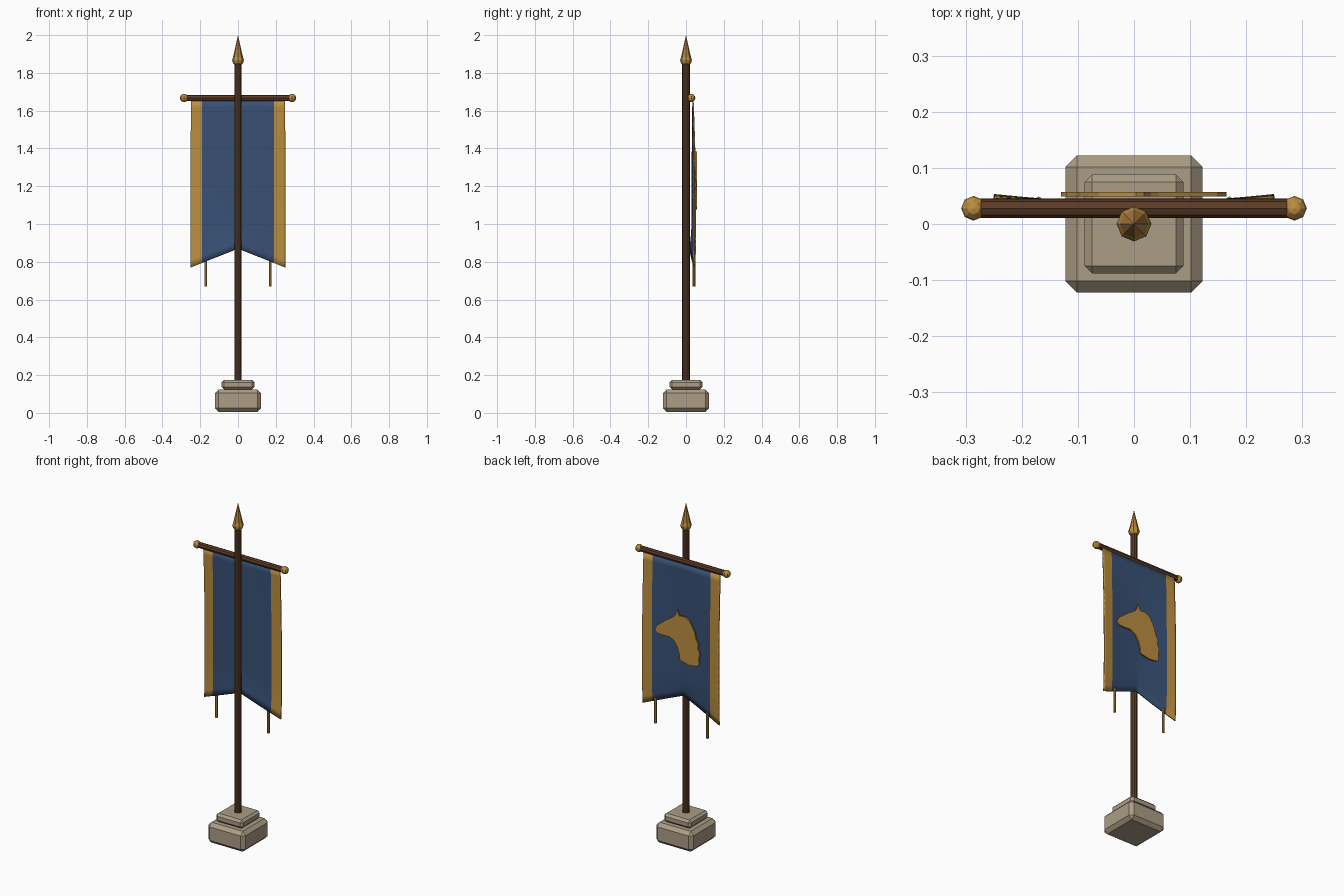
import bpy, bmesh, math
from mathutils import Matrix

if "Cube" in bpy.data.objects:
    bpy.data.objects.remove(bpy.data.objects["Cube"])


def material(name, rgb):
    m = bpy.data.materials.new(name)
    m.use_nodes = True
    m.diffuse_color = (*rgb, 1)
    bsdf = next(n for n in m.node_tree.nodes if n.type == 'BSDF_PRINCIPLED')
    bsdf.inputs["Base Color"].default_value = (*rgb, 1)
    return m


STONE = material("stone", (0.41, 0.34, 0.235))
WOOD = material("dark wood", (0.105, 0.043, 0.018))
GOLD = material("gold", (0.50, 0.275, 0.05))
BRONZE = material("bronze", (0.45, 0.21, 0.05))
BLUE = material("blue cloth", (0.04, 0.082, 0.18))


def finish(name, bm, *mats):
    bmesh.ops.recalc_face_normals(bm, faces=bm.faces)
    mesh = bpy.data.meshes.new(name)
    bm.to_mesh(mesh)
    bm.free()
    ob = bpy.data.objects.new(name, mesh)
    bpy.context.collection.objects.link(ob)
    for m in mats:
        mesh.materials.append(m)
    return ob


def block(name, half, z0, z1, chamfer):
    bm = bmesh.new()
    bmesh.ops.create_cube(bm, size=1, matrix=Matrix.Translation((0, 0, (z0 + z1) / 2))
                          @ Matrix.Diagonal((2 * half, 2 * half, z1 - z0, 1)))
    bmesh.ops.bevel(bm, geom=bm.edges[:], offset=chamfer, segments=1, affect='EDGES')
    return finish(name, bm, STONE)


def rod(name, mat, centre, length, r1, r2, sides=8, axis='Z'):
    bm = bmesh.new()
    turn = Matrix.Rotation(math.pi / 2, 4, 'Y') if axis == 'X' else Matrix()
    bmesh.ops.create_cone(bm, cap_ends=True, segments=sides, radius1=r1, radius2=r2,
                          depth=length, matrix=Matrix.Translation(centre) @ turn)
    return finish(name, bm, mat)


def ball(name, centre, radius):
    bm = bmesh.new()
    bmesh.ops.create_uvsphere(bm, u_segments=8, v_segments=6, radius=radius,
                              matrix=Matrix.Translation(centre))
    return finish(name, bm, GOLD)


# Stepped stone base
block("base_lower", 0.122, 0.005, 0.125, 0.02)
block("base_upper", 0.088, 0.125, 0.175, 0.013)

# Pole and spear finial
rod("pole", WOOD, (0, 0, 1.01), 1.7, 0.02, 0.02, 10)
ball("finial_ball", (0, 0, 1.868), 0.031)
rod("finial_spike", BRONZE, (0, 0, 1.94), 0.12, 0.027, 0)

# Crossbar with end knobs
BAR_Y, BAR_Z = 0.028, 1.667
rod("crossbar", WOOD, (0, BAR_Y, BAR_Z), 0.57, 0.017, 0.017, 8, 'X')
for side, sign in (("left", 1), ("right", -1)):
    ball("knob_" + side, (sign * 0.286, BAR_Y, BAR_Z), 0.022)
    rod("tassel_" + side, GOLD, (sign * 0.17, 0.042, 0.745), 0.15, 0.007, 0.007, 6)

# Billowing banner with a notched hem and gold side borders
COLS, ROWS, HALF, TOP = 50, 22, 0.25, 1.655


def cloth_point(i, j):
    x = -HALF + 2 * HALF * i / COLS
    u, t = abs(x) / HALF, j / ROWS
    hem = 0.87 - 0.1 * u
    belly = math.sin(min(t * 1.6, 1) * math.pi / 2)
    curl = max(0, t - 0.8) / 0.2
    y = 0.037 + belly * (0.017 * u ** 1.5 - 0.004) - 0.012 * curl ** 2 * (1 - 0.6 * u)
    return x, y, TOP + (hem - TOP) * t


bm = bmesh.new()
grid = [[bm.verts.new(cloth_point(i, j)) for j in range(ROWS + 1)] for i in range(COLS + 1)]
for i in range(COLS):
    for j in range(ROWS):
        f = bm.faces.new((grid[i][j], grid[i + 1][j], grid[i + 1][j + 1], grid[i][j + 1]))
        f.material_index = int(abs(f.calc_center_median().x) > 0.19)
        f.smooth = True
banner = finish("banner", bm, BLUE, GOLD)
solid = banner.modifiers.new("thickness", 'SOLIDIFY')
solid.thickness = 0.007
solid.offset = 0

# Horse head emblem plate on the back
outline = [(.165, 1.23), (.148, 1.26), (.09, 1.305), (.045, 1.335), (.03, 1.35),
           (.018, 1.385), (.004, 1.352), (-.03, 1.355), (-.062, 1.338), (-.08, 1.31),
           (-.096, 1.28), (-.104, 1.245), (-.12, 1.215), (-.116, 1.19), (-.13, 1.16),
           (-.122, 1.13), (-.126, 1.10), (-.11, 1.083), (-.06, 1.078), (0, 1.09),
           (.003, 1.12), (.014, 1.158), (.036, 1.195), (.07, 1.212), (.115, 1.21),
           (.15, 1.212)]
bm = bmesh.new()
face = bm.faces.new([bm.verts.new((x, 0.049, z)) for x, z in outline])
out = bmesh.ops.extrude_face_region(bm, geom=[face])
for v in out["geom"]:
    if isinstance(v, bmesh.types.BMVert):
        v.co.y += 0.008
finish("emblem", bm, GOLD)
